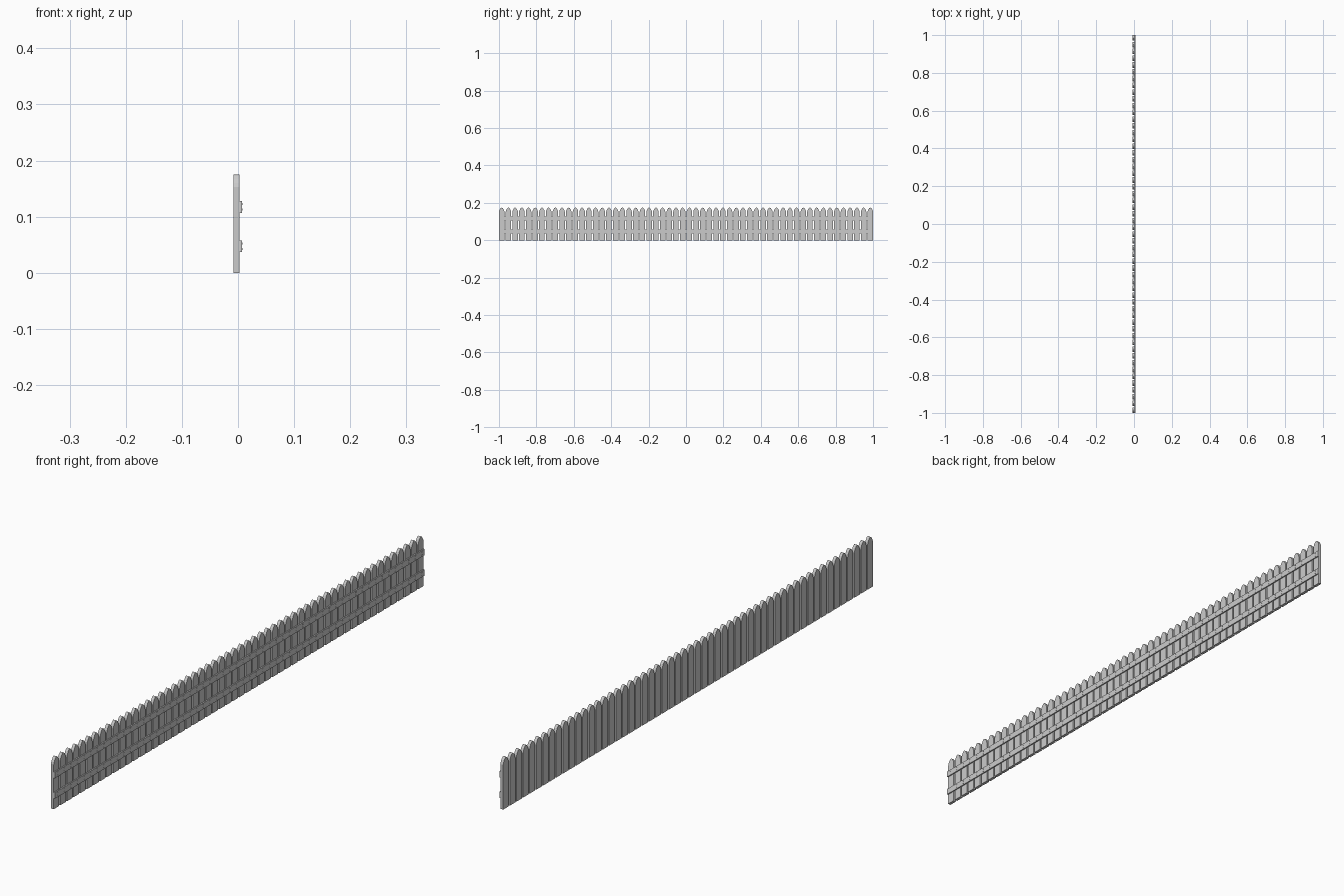
import bpy, bmesh, math

if "Cube" in bpy.data.objects:
    bpy.data.objects.remove(bpy.data.objects["Cube"])

COUNT, W = 56, 0.0295
PITCH = (2 - W) / (COUNT - 1)
X_BACK, X_FACE, X_RAIL, X_NAIL = -0.008, 0.0025, 0.0068, 0.008
RAILS = ((0.037, 0.058), (0.107, 0.128))


def finish(bm, name):
    bmesh.ops.recalc_face_normals(bm, faces=bm.faces)
    me = bpy.data.meshes.new(name)
    bm.to_mesh(me)
    bm.free()
    ob = bpy.data.objects.new(name, me)
    bpy.context.collection.objects.link(ob)
    return ob


def prism(name, outline, x0, x1):
    """Extrude a (y, z) outline along x."""
    bm = bmesh.new()
    face = bm.faces.new([bm.verts.new((x0, y, z)) for y, z in outline])
    ext = bmesh.ops.extrude_face_region(bm, geom=[face])
    bmesh.ops.translate(bm, vec=(x1 - x0, 0, 0),
                        verts=[v for v in ext["geom"] if isinstance(v, bmesh.types.BMVert)])
    return finish(bm, name)


def repeat(ob):
    m = ob.modifiers.new("Repeat", 'ARRAY')
    m.count = COUNT
    m.use_relative_offset = False
    m.use_constant_offset = True
    m.constant_offset_displace = (0, PITCH, 0)


# pickets with rounded, slightly pointed tops
half = [(0.5, 0.0), (0.5, 0.153), (0.43, 0.160), (0.31, 0.167), (0.15, 0.173)]
right = [(y * W, z) for y, z in half]
outline = right + [(0, 0.175)] + [(-y, z) for y, z in reversed(right)]
pickets = prism("pickets", outline, X_BACK, X_FACE)
pickets.location.y = -1 + W / 2
repeat(pickets)

# two horizontal rails, with a pair of nail heads at each picket
for label, (z0, z1) in zip(("lower", "upper"), RAILS):
    prism(label + "_rail", [(-1, z0), (1, z0), (1, z1), (-1, z1)], X_FACE, X_RAIL)
    for side in (-1, 1):
        r, zc = 0.0018, (z0 + z1) / 2 + side * 0.005
        ring = [(r * math.cos(a), zc + r * math.sin(a))
                for a in (i * math.tau / 8 for i in range(8))]
        nails = prism(label + "_rail_nails", ring, X_RAIL, X_NAIL)
        nails.location.y = -1 + W / 2
        repeat(nails)
